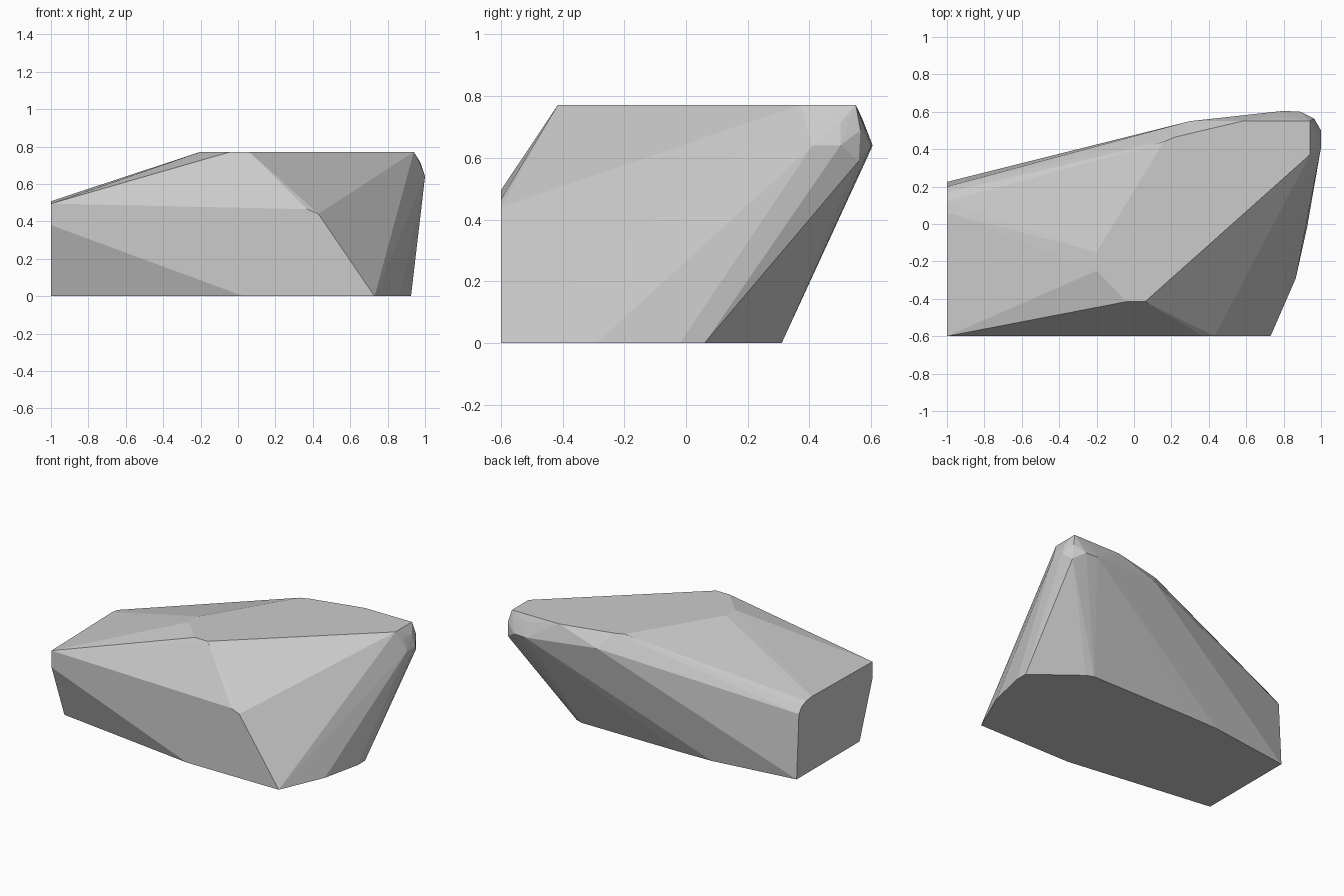
import bpy, bmesh, math

if "Cube" in bpy.data.objects:
    bpy.data.objects.remove(bpy.data.objects["Cube"])

# Outline of the flat base (z = 0)
base = [(-1, -.46), (.03, -.6), (.73, -.6), (.865, -.29), (.925, -.02),
        (.925, .06), (.63, .29), (.58, .31), (-.17, .31), (-.41, .305), (-1, .225)]
# Outline of the flat crown
crown = [(-.04, -.415), (.06, -.415), (.94, .37), (.94, .55), (.58, .55),
         (.22, .465), (.16, .44), (-.2, -.15), (-.2, -.25)]
# Front plane corners (x, z) at y = -0.6
front = [(-1, .38), (-1, .495), (.37, .465), (.43, .44)]
# Left plane corners (y, z) at x = -1
left = [(.2, .44), (.17, .48), (.12, .5), (.06, .508)]
# Worn back-right shoulder and back ridge
shoulder = [(1, .41, .64), (1, .5, .64), (.975, .5, .715), (.97, .42, .72),
            (.96, .565, .69), (.965, .56, .59), (.89, .6, .64), (.8, .605, .64),
            (.82, .57, .73), (.3, .55, .68)]

points = [(x, y, 0) for x, y in base]
points += [(x, y, .772) for x, y in crown]
points += [(x, -.6, z) for x, z in front]
points += [(-1, y, z) for y, z in left]
points += shoulder

# Wrap the corners in one faceted stone
bm = bmesh.new()
for p in points:
    bm.verts.new(p)
hull = bmesh.ops.convex_hull(bm, input=bm.verts)
bmesh.ops.delete(bm, geom=list({v for v in hull["geom_interior"] + hull["geom_unused"]
                                if isinstance(v, bmesh.types.BMVert)}), context='VERTS')
bmesh.ops.dissolve_limit(bm, angle_limit=math.radians(1), verts=bm.verts, edges=bm.edges)
bmesh.ops.recalc_face_normals(bm, faces=bm.faces)
mesh = bpy.data.meshes.new("rock")
bm.to_mesh(mesh)
bm.free()
rock = bpy.data.objects.new("rock", mesh)
bpy.context.collection.objects.link(rock)
